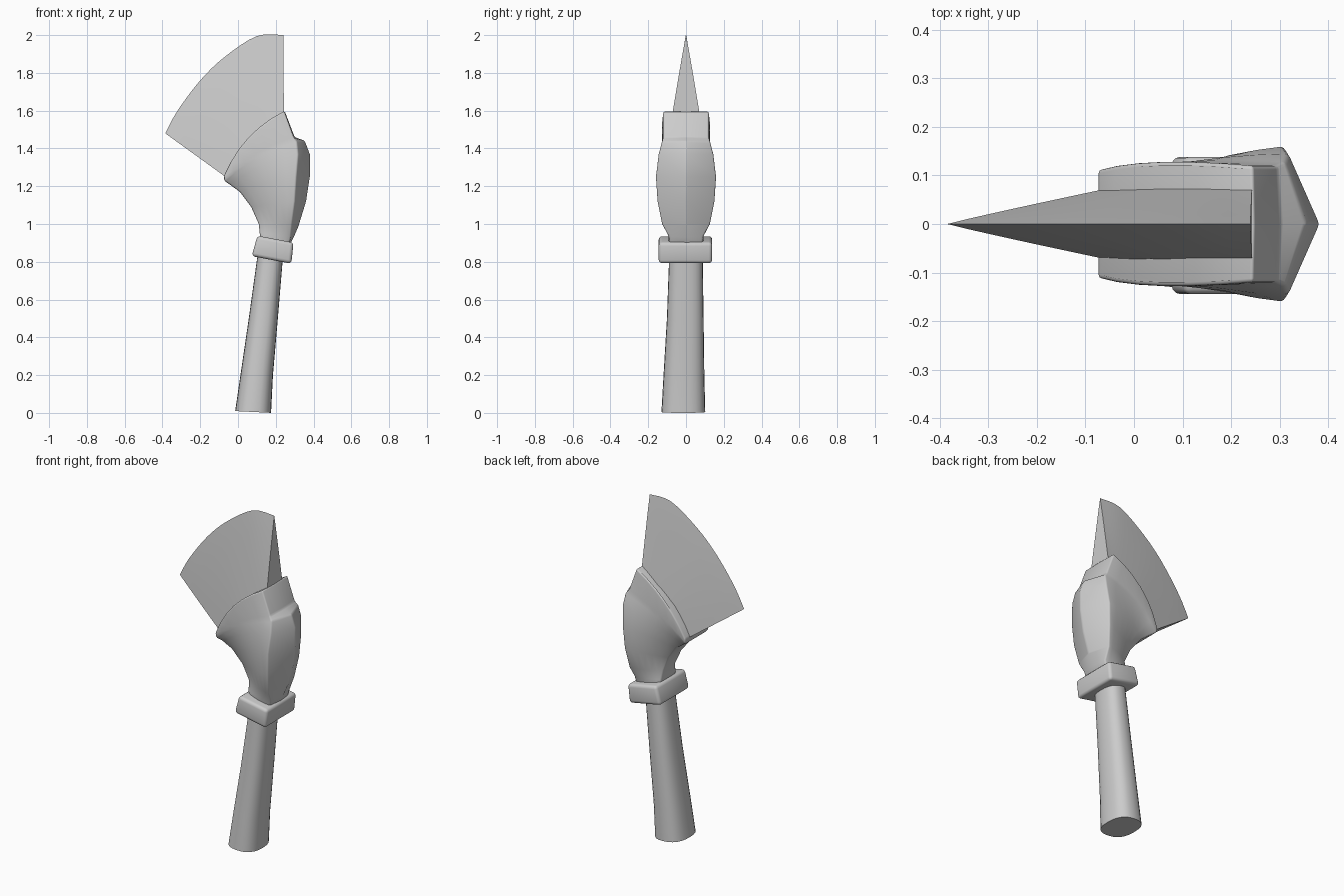
import bpy, bmesh, math
from mathutils import Vector

cube = bpy.data.objects.get("Cube")
if cube:
    bpy.data.objects.remove(cube, do_unlink=True)

grey = bpy.data.materials.new("plain grey")
grey.use_nodes = True
grey.diffuse_color = (0.6, 0.6, 0.6, 1)
grey.node_tree.nodes["Principled BSDF"].inputs["Base Color"].default_value = (0.6, 0.6, 0.6, 1)


def finish(name, bm, bevel=0.0, angle=40):
    bmesh.ops.recalc_face_normals(bm, faces=bm.faces)
    mesh = bpy.data.meshes.new(name)
    bm.to_mesh(mesh)
    bm.free()
    ob = bpy.data.objects.new(name, mesh)
    bpy.context.collection.objects.link(ob)
    mesh.materials.append(grey)
    bpy.ops.object.select_all(action='DESELECT')
    ob.select_set(True)
    bpy.context.view_layer.objects.active = ob
    if bevel:
        mod = ob.modifiers.new("soft edges", 'BEVEL')
        mod.width, mod.segments = bevel, 3
        mod.limit_method, mod.angle_limit = 'ANGLE', math.radians(30)
        bpy.ops.object.modifier_apply(modifier=mod.name)
    bpy.ops.object.shade_smooth_by_angle(angle=math.radians(angle))
    return ob


def loft(rings):
    """Skin closed rings of equal length and cap both ends."""
    bm = bmesh.new()
    loops = [[bm.verts.new(p) for p in ring] for ring in rings]
    for a, b in zip(loops, loops[1:]):
        for i in range(len(a)):
            j = (i + 1) % len(a)
            bm.faces.new((a[i], a[j], b[j], b[i]))
    bm.faces.new(loops[0])
    bm.faces.new(loops[-1])
    return bm


def curve_point(points, t):
    """Smooth curve through the points, t from 0 to 1."""
    f = t * (len(points) - 1)
    i = min(int(f), len(points) - 2)
    p = [Vector(points[min(max(k, 0), len(points) - 1)]) for k in range(i - 1, i + 3)]
    u = f - i
    return 0.5 * (2 * p[1] + (p[2] - p[0]) * u + (2 * p[0] - 5 * p[1] + 4 * p[2] - p[3]) * u * u
                  + (3 * p[1] - p[0] - 3 * p[2] + p[3]) * u ** 3)


# Handle: tapered oval shaft, leaning towards the back
# each station: z, x centre, x radius, y centre, y radius, tilt of the ring
rings = []
for z, cx, rx, cy, ry, tilt in [(0.005, .08, .095, -.014, .116, -.05), (0.2, .099, .086, -.011, .108, 0),
                                (0.5, .134, .077, -.004, .097, 0), (0.86, .174, .067, 0, .088, 0)]:
    ring = []
    for k in range(24):
        a = math.tau * k / 24
        c, s = math.cos(a), math.sin(a)
        x = rx * math.copysign(abs(c) ** 0.8, c)
        y = ry * math.copysign(abs(s) ** 0.8, s)
        ring.append((cx + x, cy + y, z + x * tilt))
    rings.append(ring)
finish("handle", loft(rings))

# Collar: tilted softened block between shaft and head
bm = bmesh.new()
bmesh.ops.create_cube(bm, size=1)
for v in bm.verts:
    top = v.co.z > 0
    v.co = Vector((v.co.x * (0.195 if top else 0.213), v.co.y * 0.283, v.co.z * 0.112))
collar = finish("collar", bm, 0.018)
collar.location = (0.188, -0.003, 0.865)
collar.rotation_euler.y = 0.19

# Head: sections from neck to blade seat
# each station: front edge x z, back edge x z, ridge x z, front and back half thickness, bow
stations = [((.125, .90), (.27, .89), (.275, .89), .075, .085, 0),
            ((.115, .95), (.28, .935), (.295, .93), .07, .09, 0),
            ((.11, 1.0), (.285, 1.0), (.325, 1.0), .055, .128, 0),
            ((.07, 1.09), (.30, 1.12), (.362, 1.12), .06, .152, 0),
            ((.01, 1.17), (.308, 1.25), (.382, 1.25), .075, .16, .01),
            ((-.045, 1.21), (.318, 1.37), (.382, 1.37), .09, .145, .015),
            ((-.068, 1.225), (.312, 1.435), (.355, 1.44), .105, .128, .02),
            ((-.073, 1.235), (.295, 1.46), (.30, 1.46), .11, .12, .022),
            ((-.073, 1.258), (.245, 1.598), (.247, 1.598), .112, .12, .03)]
rings = []
for front, back, ridge, tf, tb, bow in stations:
    f, b = Vector(front), Vector(back)
    side = []
    for k in range(7):
        t = k / 6
        arc = 4 * t * (1 - t)
        p = f.lerp(b, t) + Vector((-bow, bow)) * arc
        side.append((p.x, tf + (tb - tf) * t + 0.012 * arc, p.y))
    ring = side + [(ridge[0], 0, ridge[1])]
    ring += [(x, -y, z) for x, y, z in reversed(side)]
    rings.append(ring)
finish("head", loft(rings), 0.008)

# Blade: fan-shaped wedge thinning to the curved cutting edge
inner = [(-.06, 1.245), (.05, 1.44), (.243, 1.585)]
outer = [(-.385, 1.48), (-.32, 1.6), (-.2, 1.76), (-.07, 1.885), (.1, 1.995), (.24, 2.0)]
steps, rows = 20, 8
rings = []
for i in range(steps + 1):
    a, b = curve_point(inner, i / steps), curve_point(outer, i / steps)
    side = []
    for k in range(rows):
        v = k / rows
        p = a.lerp(b, v)
        side.append((p.x, 0.072 * (1 - v) ** 0.95, p.y))
    rings.append(side + [(b.x, 0, b.y)] + [(x, -y, z) for x, y, z in reversed(side)])
finish("blade", loft(rings), 0, 30)
